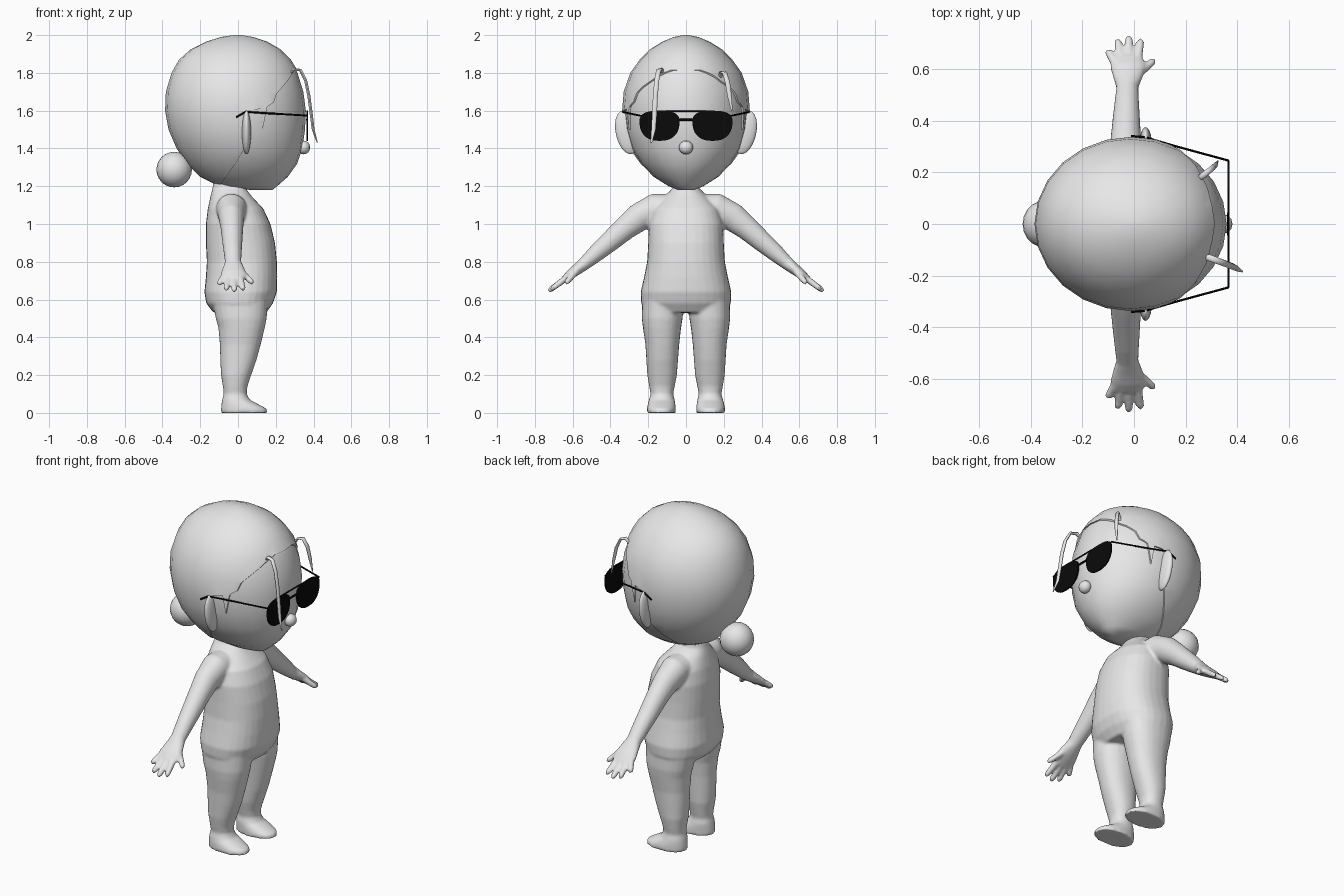
import bpy, bmesh, math
from mathutils import Vector, Matrix

if "Cube" in bpy.data.objects:
    bpy.data.objects.remove(bpy.data.objects["Cube"])


def material(name, rgb):
    m = bpy.data.materials.new(name)
    m.diffuse_color = (*rgb, 1)
    m.use_nodes = True
    m.node_tree.nodes["Principled BSDF"].inputs["Base Color"].default_value = m.diffuse_color
    return m


GREY = material("light_grey", (0.8, 0.8, 0.8))
BLACK = material("black", (0.003, 0.003, 0.003))


def finish(bm, name, mat=GREY, angle=40):
    bmesh.ops.recalc_face_normals(bm, faces=bm.faces)
    me = bpy.data.meshes.new(name)
    bm.to_mesh(me)
    bm.free()
    me.materials.append(mat)
    ob = bpy.data.objects.new(name, me)
    bpy.context.collection.objects.link(ob)
    select(ob)
    bpy.ops.object.shade_smooth_by_angle(angle=math.radians(angle))
    return ob


def select(ob):
    bpy.ops.object.select_all(action='DESELECT')
    ob.select_set(True)
    bpy.context.view_layer.objects.active = ob


def apply_modifier(ob, kind, **settings):
    select(ob)
    m = ob.modifiers.new(kind, kind)
    for key, value in settings.items():
        setattr(m, key, value)
    bpy.ops.object.modifier_apply(modifier=m.name)


def skin(bm, rings):
    """Join closed rings of points into a capped surface."""
    rows = [[bm.verts.new(p) for p in ring] for ring in rings]
    n = len(rows[0])
    for a, b in zip(rows, rows[1:]):
        for i in range(n):
            j = (i + 1) % n
            bm.faces.new((a[i], a[j], b[j], b[i]))
    bm.faces.new(rows[0])
    bm.faces.new(rows[-1])


def loft(bm, rows, n=24, power=2.0, inset=0.0):
    """Stack of rounded sections: z, back x, front x, low y, high y."""
    rings = []
    for z, x0, x1, y0, y1 in rows:
        ring = []
        for i in range(n):
            a = 2 * math.pi * i / n
            c, s = math.cos(a), math.sin(a)
            c = math.copysign(abs(c) ** (2 / power), c)
            s = math.copysign(abs(s) ** (2 / power), s)
            ring.append(((x0 + x1) / 2 + c * ((x1 - x0) / 2 - inset),
                         (y0 + y1) / 2 + s * ((y1 - y0) / 2 - inset), z))
        rings.append(ring)
    skin(bm, rings)


def tube(bm, path, ref, n=12):
    """Tube through points (x, y, z, radius along ref, other radius)."""
    pts = [Vector(p[:3]) for p in path]
    rings = []
    for k, p in enumerate(path):
        t = (pts[min(k + 1, len(pts) - 1)] - pts[max(k - 1, 0)]).normalized()
        u = Vector(ref)
        u = (u - t * u.dot(t)).normalized()
        v = t.cross(u)
        rings.append([pts[k] + u * p[3] * math.cos(2 * math.pi * i / n)
                      + v * p[4] * math.sin(2 * math.pi * i / n) for i in range(n)])
    skin(bm, rings)


def ball(name, centre, radii, tilt=0.0, seg=20):
    bm = bmesh.new()
    mat = (Matrix.Translation(centre) @ Matrix.Rotation(tilt, 4, 'X')
           @ Matrix.Diagonal((*radii, 1)))
    bmesh.ops.create_uvsphere(bm, u_segments=seg, v_segments=seg // 2 + 2,
                              radius=1, matrix=mat)
    return finish(bm, name, angle=60)


# Body: torso, legs, arms and hands fused into one smooth skin
bm = bmesh.new()
torso = [(1.23, -.13, .04, .065), (1.19, -.135, .04, .07), (1.15, -.145, .07, .11),
         (1.08, -.16, .135, .175), (1.0, -.17, .172, .198), (.9, -.17, .196, .2),
         (.8, -.165, .206, .206), (.72, -.17, .208, .222), (.64, -.178, .206, .24),
         (.58, -.168, .185, .238), (.53, -.13, .15, .2)]
loft(bm, [(z, a, b, -w, w) for z, a, b, w in torso], 32, 2.3)
leg = [(.62, -.14, .16, .01, .232), (.5, -.118, .152, .018, .234),
       (.45, -.104, .142, .026, .228), (.36, -.096, .12, .036, .215),
       (.28, -.094, .098, .042, .21), (.2, -.09, .07, .048, .205),
       (.14, -.08, .05, .06, .195), (.1, -.076, .046, .068, .187),
       (.07, -.084, .062, .06, .196), (.045, -.088, .11, .056, .203),
       (.022, -.09, .152, .054, .207), (0, -.09, .157, .054, .207)]
arm = [(-.035, .06, 1.09, .085, .07), (-.035, .16, 1.08, .08, .083),
       (-.035, .25, 1.035, .068, .075), (-.032, .32, .98, .06, .064),
       (-.03, .4, .91, .054, .055), (-.028, .47, .85, .048, .047),
       (-.026, .53, .797, .043, .037), (-.024, .57, .765, .058, .031),
       (-.024, .61, .735, .07, .026), (-.024, .645, .707, .06, .018)]
fingers = [((-.072, .62, .728), (-.103, .675, .68)), ((-.05, .63, .717), (-.064, .717, .652)),
           ((-.02, .63, .717), (-.02, .73, .643)), ((.012, .63, .717), (.028, .717, .652)),
           ((.01, .575, .755), (.08, .637, .685))]
for s in (1, -1):
    loft(bm, [(z, a, b, s * c, s * d) for z, a, b, c, d in leg], 24, 2.2)
    tube(bm, [(x, s * y, z, a, b) for x, y, z, a, b in arm], (1, 0, 0), 20)
    for start, tip in fingers:
        p, q = Vector(start), Vector(tip)
        path = []
        for f, r in ((0, .018), (.5, .017), (.85, .016), (1, .009)):
            v = p.lerp(q, f)
            path.append((v.x, s * v.y, v.z, r, r))
        tube(bm, path, (1, 0, 0), 10)
body = finish(bm, "body")
apply_modifier(body, 'REMESH', mode='VOXEL', voxel_size=.008)
apply_modifier(body, 'SMOOTH', factor=.5, iterations=6)
select(body)
bpy.ops.object.shade_smooth_by_angle(angle=math.radians(60))

# Head: inner face form and outer hair shell share one profile
head = [(1.18, .06, .19, .05), (1.2, -.1, .215, .1), (1.25, -.2, .272, .18),
        (1.32, -.27, .322, .245), (1.4, -.325, .348, .297), (1.5, -.368, .363, .327),
        (1.6, -.386, .367, .338), (1.7, -.382, .354, .33), (1.8, -.352, .323, .295),
        (1.87, -.312, .28, .245), (1.925, -.25, .225, .19), (1.965, -.17, .155, .125),
        (1.99, -.09, .08, .065), (2.0, -.02, .02, .015)]
rows = [(z, a, b, -w, w) for z, a, b, w in head]
bm = bmesh.new()
face_rows = [r for r in rows if r[0] < 1.9]
loft(bm, face_rows, inset=.008)
finish(bm, "face", angle=60)
bm = bmesh.new()
loft(bm, rows)
hair = finish(bm, "hair")

# Hairline: the stepped front opening is cut through the hair shell
hairline = [(.6, 1.815), (.3, 1.815), (.275, 1.775), (.265, 1.76), (.205, 1.69),
            (.19, 1.645), (.155, 1.62), (.13, 1.5), (.118, 1.61), (.05, 1.595),
            (.035, 1.4), (-.02, 1.31), (-.1, 1.2), (-.1, 1.1), (.6, 1.1)]
bm = bmesh.new()
skin(bm, [[(x, y, z) for x, z in hairline] for y in (-.6, .6)])
cutter = finish(bm, "hairline_cutter")
cutter.hide_render = True
apply_modifier(hair, 'BOOLEAN', object=cutter, operation='DIFFERENCE', solver='EXACT')
bpy.data.objects.remove(cutter)
select(hair)
bpy.ops.object.shade_smooth_by_angle(angle=math.radians(40))

# Hair bun, nose and ears
ball("hair_bun", (-.338, 0, 1.288), (.094, .094, .094))
ball("nose", (.348, 0, 1.405), (.034, .038, .036), seg=12)
for s, side in ((1, "left"), (-1, "right")):
    ball(side + "_ear", (.045, s * .312, 1.485), (.024, .06, .118), -s * .22)

# Loose strands hanging over the forehead
strands = {
    "right_strand": [(.27, -.125, 1.79, .8), (.295, -.132, 1.818, 1), (.33, -.145, 1.815, 1),
                     (.358, -.155, 1.76, 1), (.375, -.162, 1.68, 1), (.388, -.167, 1.58, 1),
                     (.398, -.172, 1.5, .9), (.42, -.184, 1.43, .3)],
    "left_strand": [(.25, .178, 1.775, .8), (.268, .188, 1.803, 1), (.29, .205, 1.8, 1),
                    (.308, .22, 1.75, 1), (.318, .23, 1.68, .9), (.325, .243, 1.6, .3)]}
for name, path in strands.items():
    bm = bmesh.new()
    tube(bm, [(x, y, z, .013 * r, .008 * r) for x, y, z, r in path], (0, 1, 0), 8)
    finish(bm, name, angle=60)

# Sunglasses: flat lenses, bridge bars and folded temple arms
bm = bmesh.new()
for s in (1, -1):
    lens = []
    for i in range(28):
        a = 2 * math.pi * i / 28
        c, d = math.cos(a), math.sin(a)
        y = .14 + math.copysign(abs(c) ** .8, c) * (.106 + .006 * d)
        z = 1.53 + math.copysign(abs(d) ** (.65 if d > 0 else .9), d) * (.07 if d > 0 else .09)
        lens.append((s * y, z))
    skin(bm, [[(x, y, z) for y, z in lens] for x in (.362, .37)])
    r = .005
    tube(bm, [(.366, s * .235, 1.572, r, r), (.366, s * .246, 1.574, r, r),
              (.16, s * .302, 1.586, r, r), (.04, s * .337, 1.594, r, r),
              (-.01, s * .341, 1.565, r, r)], (0, 0, 1), 6)
for z, w, r in ((1.597, .14, .004), (1.552, .045, .006)):
    tube(bm, [(.366, -w, z, r, r), (.366, w, z, r, r)], (0, 0, 1), 6)
finish(bm, "sunglasses", BLACK, 30)
